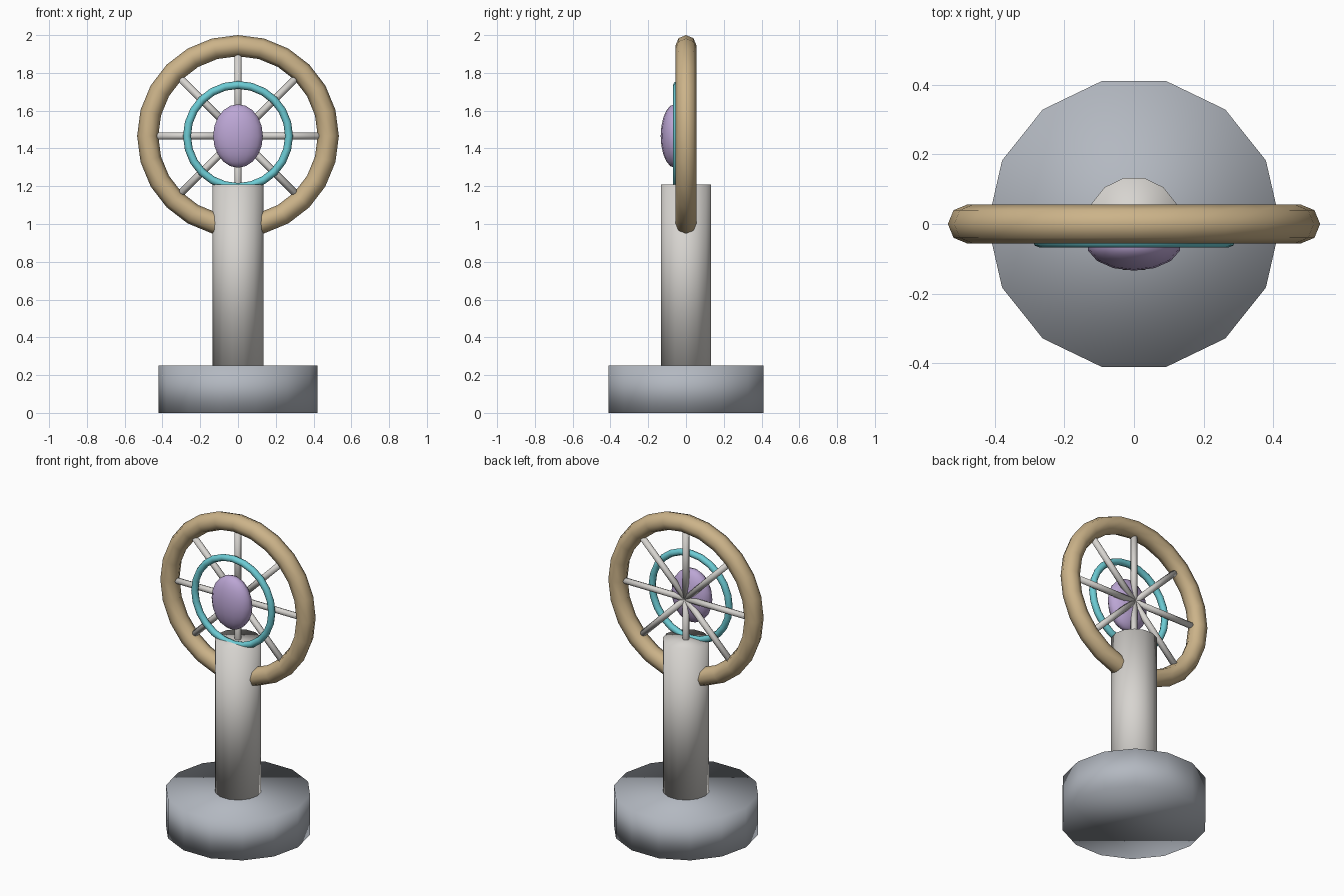
import bpy, math

if "Cube" in bpy.data.objects:
    bpy.data.objects.remove(bpy.data.objects["Cube"])

CZ = 1.466  # wheel centre height


def color(ob, name, rgb):
    m = bpy.data.materials.get(name) or bpy.data.materials.new(name)
    m.diffuse_color = (*rgb, 1)
    m.use_nodes = True
    m.node_tree.nodes["Principled BSDF"].inputs["Base Color"].default_value = m.diffuse_color
    ob.data.materials.append(m)


def finish(name, rgb=None):
    ob = bpy.context.object
    ob.name = name
    bpy.ops.object.shade_smooth()
    if rgb:
        color(ob, name.split("_0")[0] + "_mat", rgb)
    return ob


def column(name, r, z0, z1, rgb):
    bpy.ops.mesh.primitive_cylinder_add(vertices=14, radius=r, depth=z1 - z0,
        location=(0, 0, (z0 + z1) / 2), rotation=(0, 0, math.pi / 2))
    return finish(name, rgb)


def ring(name, major, minor, y, rgb, seg, mseg):
    bpy.ops.mesh.primitive_torus_add(major_radius=major, minor_radius=minor,
        major_segments=seg, minor_segments=mseg,
        location=(0, y, CZ), rotation=(math.pi / 2, 0, 0))
    return finish(name, rgb)


# Base and post
column("base", 0.42, 0, 0.25, (0.45, 0.48, 0.53))
column("post", 0.135, 0.25, 1.21, (0.68, 0.66, 0.63))

# Wheel rim and front hoop
ring("wheel_rim", 0.478, 0.056, 0, (0.60, 0.45, 0.25), 24, 8)
ring("front_hoop", 0.27, 0.021, -0.047, (0.15, 0.60, 0.66), 24, 8)

# Spokes radiating from the centre
for i in range(8):
    a = i * math.pi / 4
    L = 0.445
    bpy.ops.mesh.primitive_cylinder_add(vertices=8, radius=0.019, depth=L,
        location=(math.sin(a) * L / 2, 0, CZ + math.cos(a) * L / 2), rotation=(0, a, 0))
    finish("spoke_0%d" % i, (0.68, 0.66, 0.63))

# Oval hub
bpy.ops.mesh.primitive_uv_sphere_add(segments=14, ring_count=10, radius=1, location=(0, -0.06, CZ))
bpy.context.object.scale = (0.135, 0.074, 0.168)
finish("hub", (0.50, 0.38, 0.66))
